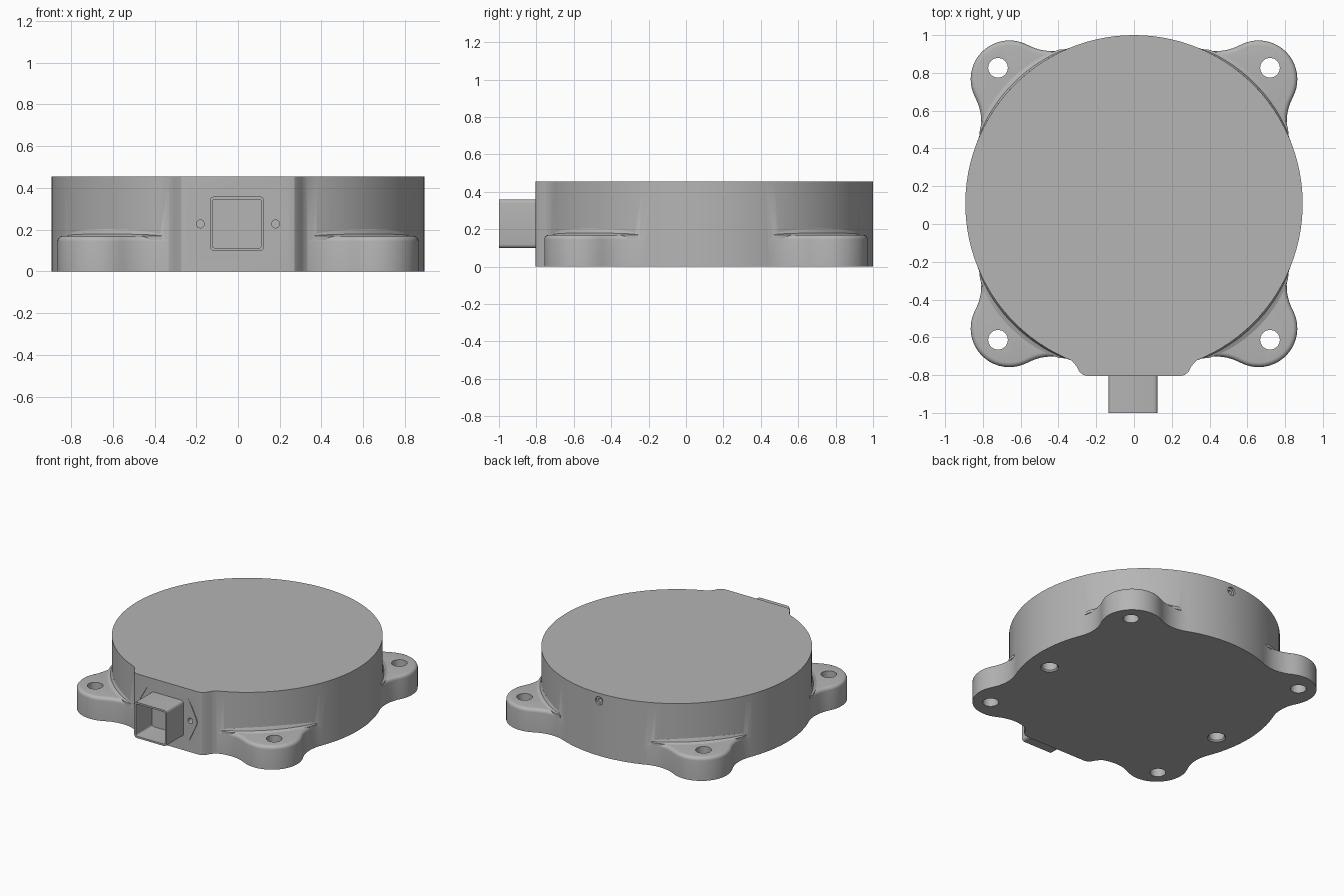
import bpy, bmesh, math
from math import sin, cos, radians, pi

if "Cube" in bpy.data.objects:
    bpy.data.objects.remove(bpy.data.objects["Cube"])

CY, R = 0.107, 0.893          # centre and radius of the round body
grey = bpy.data.materials.new("light_grey")
grey.diffuse_color = (0.46, 0.46, 0.46, 1)
grey.use_nodes = True
grey.node_tree.nodes["Principled BSDF"].inputs["Base Color"].default_value = grey.diffuse_color


def loft(name, rings):
    """Closed solid through rings of equal point count, capped at both ends."""
    bm = bmesh.new()
    vs = [[bm.verts.new(p) for p in ring] for ring in rings]
    n = len(rings[0])
    for a, b in zip(vs, vs[1:]):
        for i in range(n):
            j = (i + 1) % n
            bm.faces.new((a[i], a[j], b[j], b[i]))
    bm.faces.new(vs[0][::-1])
    bm.faces.new(vs[-1])
    bmesh.ops.recalc_face_normals(bm, faces=bm.faces)
    me = bpy.data.meshes.new(name)
    bm.to_mesh(me)
    bm.free()
    me.materials.append(grey)
    ob = bpy.data.objects.new(name, me)
    bpy.context.collection.objects.link(ob)
    return ob


def arc(cx, cy, r, a0, a1, n):
    return [(cx + r * cos(radians(a0 + (a1 - a0) * i / n)),
             cy + r * sin(radians(a0 + (a1 - a0) * i / n))) for i in range(n + 1)]


def flat(pts, z):
    return [(x, y, z) for x, y in pts]


def upright(pts, y):
    return [(x, y, z) for x, z in pts]


def combine(target, tool, op):
    mod = target.modifiers.new(op.lower(), 'BOOLEAN')
    mod.operation, mod.solver, mod.object = op, 'EXACT', tool
    bpy.context.view_layer.objects.active = target
    bpy.ops.object.modifier_apply(modifier=mod.name)
    bpy.data.objects.remove(tool)


def smooth(ob):
    bpy.ops.object.select_all(action='DESELECT')
    ob.select_set(True)
    bpy.context.view_layer.objects.active = ob
    bpy.ops.object.shade_smooth_by_angle(angle=radians(30))


# Round body with a flat pad at the front
side = [(0.305, -0.752), (0.29, -0.78), (0.27, -0.799), (0.245, -0.805)]
outline = arc(0, CY, R, -68.3, 248.3, 96)
outline += [(-x, y) for x, y in side] + side[::-1]
body = loft("housing", [flat(outline, 0), flat(outline, 0.455)])


# Mounting lugs: rounded ears that sweep into the body, with a rounded top edge
def lug_outline(d, turn):
    sweep = radians(23)
    fx, fy = 1.161 * cos(sweep), -1.161 * sin(sweep)
    half = arc(fx, fy, 0.268 + d, 157, 106.7, 10)
    pts = half + arc(0.933, 0, 0.205 - d, -73.3, 73.3, 20)[1:-1]
    pts += [(x, -y) for x, y in half[::-1]]
    c, s = cos(turn), sin(turn)
    return [(x * c - y * s, CY + x * s + y * c) for x, y in pts]


def cove_ring(deg, turn):
    t = (deg + 21) / 42
    w = 0.003 + 0.03 * math.sqrt(max(0, sin(pi * t)))
    a = turn + radians(deg)
    prof = [(R - 0.02, 0.15), (R + w, 0.15), (R + w, 0.17), (R + 0.3 * w, 0.17 + 0.3 * w),
            (R, 0.17 + w), (R - 0.02, 0.17 + w)]
    return [(r * cos(a), CY + r * sin(a), z) for r, z in prof]


coves = []
for k in range(4):
    turn = pi / 4 + k * pi / 2
    rings = [flat(lug_outline(0, turn), 0)]
    for i in range(6):
        q = i / 5 * pi / 2
        rings.append(flat(lug_outline(0.025 * (1 - cos(q)), turn), 0.145 + 0.025 * sin(q)))
    combine(body, loft("lug", rings), 'UNION')
    # Small cove where the lug top meets the wall
    coves.append(loft("lug_fillet_%d" % (k + 1),
                      [cove_ring(-21 + 42 * i / 20, turn) for i in range(21)]))

# Bolt holes through the lugs, blind locating holes underneath
for sx in (-1, 1):
    for sy in (-1, 1):
        c = arc(sx * 0.72, CY + sy * 0.72, 0.052, 0, 348.75, 31)
        combine(body, loft("bolt_cutter", [flat(c, -0.1), flat(c, 0.3)]), 'DIFFERENCE')
    c = [arc(sx * 0.718, -0.01, r, 0, 348.75, 31) for r in (0.062, 0.052, 0.052)]
    combine(body, loft("pin_cutter", [flat(c[0], -0.002), flat(c[1], 0.01),
                                      flat(c[2], 0.15)]), 'DIFFERENCE')
    # Screw holes and angled grooves on the front pad
    c = arc(sx * 0.18, 0.228, 0.019, 0, 345, 23)
    combine(body, loft("screw_cutter", [upright(c, -0.83), upright(c, -0.74)]), 'DIFFERENCE')
    chevron = [(0.165, 0.386), (0.238, 0.255), (0.244, 0.228), (0.238, 0.201), (0.165, 0.07),
               (0.228, 0.206), (0.234, 0.228), (0.228, 0.25)]
    c = [(sx * x, z) for x, z in chevron]
    combine(body, loft("groove_cutter", [upright(c, -0.83), upright(c, -0.799)]), 'DIFFERENCE')

# Small stepped vent at the back
for r, y in ((0.03, 0.985), (0.014, 0.95)):
    c = arc(0, 0.4, r, 0, 345, 23)
    combine(body, loft("vent_cutter", [upright(c, 1.03), upright(c, y)]), 'DIFFERENCE')


# Hollow square connector at the front
def square(h, r):
    pts = []
    for k, (sx, sz) in enumerate(((1, 1), (-1, 1), (-1, -1), (1, -1))):
        pts += arc(-0.005 + sx * (h - r), 0.229 + sz * (h - r), r, 90 * k, 90 * k + 90, 4)
    return pts


outer, inner = square(0.13, 0.02), square(0.117, 0.012)
socket = loft("connector_shell", [upright(outer, -0.79), upright(outer, -1.0),
                                  upright(inner, -1.0), upright(inner, -0.815)])

for ob in [body, socket] + coves:
    smooth(ob)
